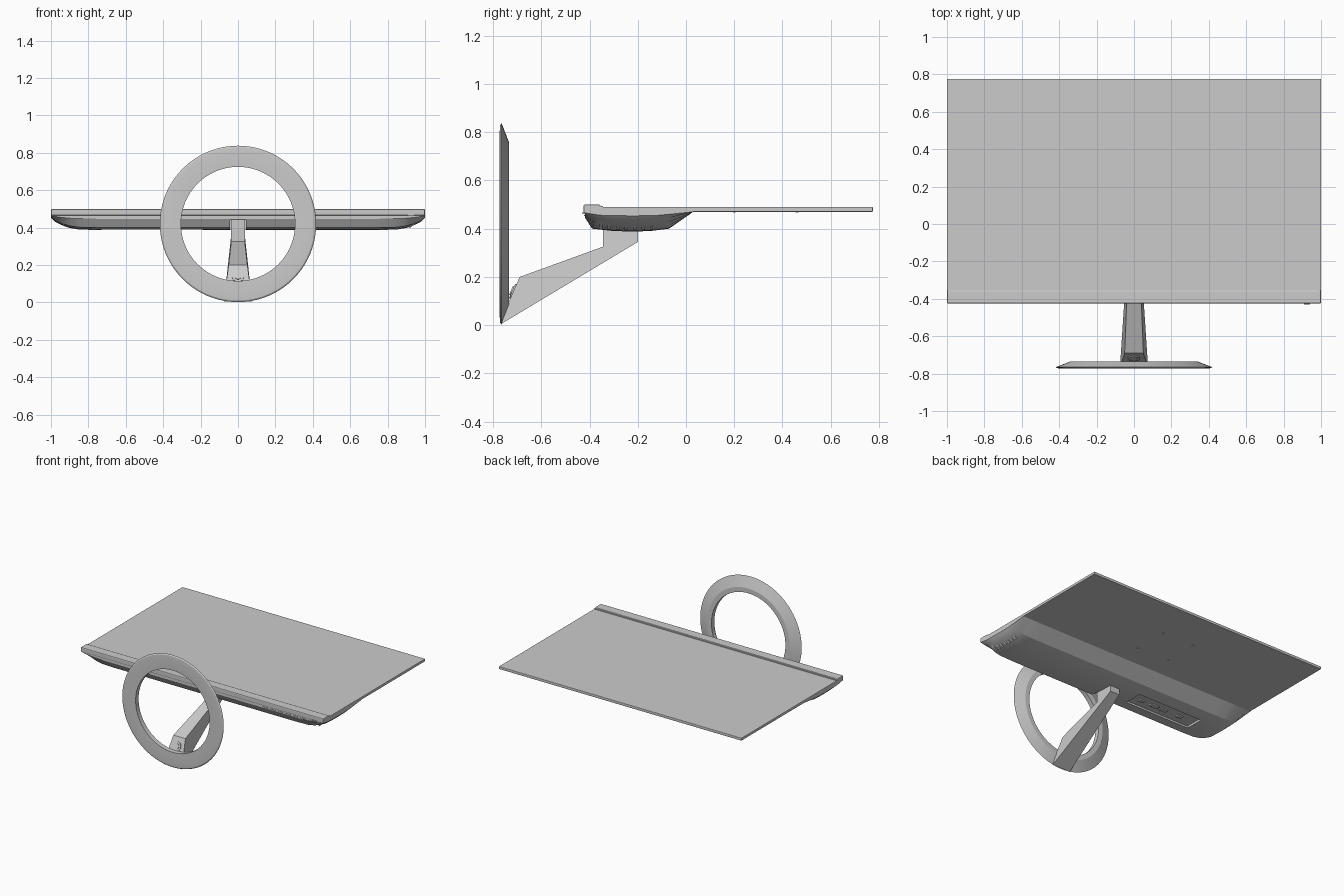
import bpy, bmesh, math
from mathutils import Vector

cube = bpy.data.objects.get("Cube")
if cube:
    bpy.data.objects.remove(cube)

grey = bpy.data.materials.new("plain_grey")
grey.use_nodes = True
grey.diffuse_color = (0.6, 0.6, 0.6, 1)
grey.node_tree.nodes["Principled BSDF"].inputs["Base Color"].default_value = (0.6, 0.6, 0.6, 1)


def finish(name, bm, smooth=None):
    bmesh.ops.recalc_face_normals(bm, faces=bm.faces)
    mesh = bpy.data.meshes.new(name)
    bm.to_mesh(mesh)
    bm.free()
    ob = bpy.data.objects.new(name, mesh)
    bpy.context.collection.objects.link(ob)
    mesh.materials.append(grey)
    if smooth:
        bpy.ops.object.select_all(action='DESELECT')
        ob.select_set(True)
        bpy.context.view_layer.objects.active = ob
        bpy.ops.object.shade_smooth_by_angle(angle=math.radians(smooth))
    return ob


def box(name, x, y, z, bevel=0):
    """Box from (min, max) pairs."""
    bm = bmesh.new()
    bmesh.ops.create_cube(bm, size=1)
    for v in bm.verts:
        v.co = Vector([(a + b) / 2 + c * (b - a) for (a, b), c in zip((x, y, z), v.co)])
    ob = finish(name, bm)
    if bevel:
        mod = ob.modifiers.new("soft_edges", 'BEVEL')
        mod.width, mod.segments = bevel, 2
    return ob


def loft(name, sections, closed=False, smooth=None):
    """Skin a list of equally long point loops."""
    bm = bmesh.new()
    rings = [[bm.verts.new(p) for p in s] for s in sections]
    n = len(rings[0])
    pairs = list(zip(rings, rings[1:] + rings[:1])) if closed else list(zip(rings, rings[1:]))
    for a, b in pairs:
        for i in range(n):
            j = (i + 1) % n
            bm.faces.new((a[i], a[j], b[j], b[i]))
    if not closed:
        bm.faces.new(rings[0])
        bm.faces.new(rings[-1])
    return finish(name, bm, smooth)


def cut(target, cutter):
    cutter.hide_render = True
    cutter.hide_set(True)
    mod = target.modifiers.new("cut", 'BOOLEAN')
    mod.operation, mod.object, mod.solver = 'DIFFERENCE', cutter, 'EXACT'


# Screen panel and the raised strip along its lower edge
box("screen_panel", (-1, 1), (-0.415, 0.775), (0.47, 0.49), 0.003)
box("chin_strip", (-1, 1), (-0.425, -0.355), (0.465, 0.5), 0.006)
box("chin_step", (-0.998, 0.998), (-0.36, -0.345), (0.47, 0.494))

# Rear housing, tapering toward both ends
ends = [(1.0, 0.2), (0.98, 0.45), (0.94, 0.7), (0.9, 0.87), (0.85, 0.97), (0.75, 1.0)]
sections = []
for x, d in [(-x, d) for x, d in ends] + ends[::-1]:
    drop = 0.075 * d
    inset = 0.5 * (1 - d)
    sections.append([
        (x, -0.42, 0.475), (x, -0.42, 0.47 - drop * 0.3),
        (x, -0.39 + inset * 0.08, 0.47 - drop * 0.93),
        (x, -0.31, 0.47 - drop * 1.05), (x, -0.22, 0.47 - drop * 1.1),
        (x, -0.14, 0.47 - drop * 1.05), (x, -0.07 - inset * 0.1, 0.47 - drop * 0.93),
        (x, 0.03, 0.47), (x, 0.03, 0.475)])
housing = loft("rear_housing", sections, smooth=20)
cut(housing, box("neck_slot_cutter", (-0.042, 0.042), (-0.5, -0.2), (0.3, 0.44)))
cut(housing, box("port_bay_cutter", (-0.73, -0.19), (-0.31, -0.17), (0.3, 0.405)))

# Sockets in the port bay
for i, (x, w) in enumerate([(-0.27, 0.02), (-0.38, 0.035), (-0.46, 0.03), (-0.6, 0.02)]):
    box(f"socket_{i + 1}", (x - w, x + w), (-0.255, -0.225), (0.396, 0.407))

# Control keys on the front and vent ribs on the left end
for i in range(7):
    x = 0.5 + i * 0.062
    box(f"control_key_{i + 1}", (x, x + 0.04), (-0.424, -0.415), (0.452, 0.457))
    y = -0.36 + i * 0.035
    rib = box(f"vent_rib_{i + 1}", (-0.03, 0.03), (y, y + 0.014), (-0.003, 0.003))
    rib.rotation_euler.y = math.radians(-38)
    rib.location = (0.94, 0, 0.418)
box("power_button", (0.91, 0.94), (-0.43, -0.41), (0.462, 0.47))

# Mounting screws on the panel back
for x in (-0.13, 0.13):
    for y in (0.2, 0.46):
        box("mounting_screw", (x - 0.006, x + 0.006), (y - 0.006, y + 0.006), (0.467, 0.471))

# Ring foot: revolved profile of radius and depth
profile = [(0.305, -0.77), (0.385, -0.773), (0.41, -0.771), (0.418, -0.765),
           (0.34, -0.735), (0.305, -0.735)]
steps = 96
loft("ring_foot", [[(r * math.sin(a), y, 0.42 + r * math.cos(a)) for r, y in profile]
                   for a in (math.tau * i / steps for i in range(steps))], True, 15)

# Stand arm: side outline with a half width at each point
outline = [(-0.765, 0.006, 0.075), (-0.2, 0.345, 0.038), (-0.2, 0.44, 0.038),
           (-0.345, 0.44, 0.038), (-0.345, 0.325, 0.036), (-0.69, 0.2, 0.05),
           (-0.738, 0.09, 0.065)]
loft("stand_arm", [[(s * w, y, z) for y, z, w in outline] for s in (-1, 1)])

# Round screw on the sloping front of the arm
tilt = math.atan2(0.048, 0.11)
bpy.context.view_layer.update()
for name, r, depth in (("screw_washer", 0.032, 0.008), ("screw_head", 0.02, 0.018)):
    bm = bmesh.new()
    bmesh.ops.create_cone(bm, cap_ends=True, segments=32, radius1=r, radius2=r, depth=depth)
    screw = finish(name, bm, 30)
    screw.rotation_euler.x = math.pi / 2 - tilt
    screw.location = (0, -0.718, 0.14)
